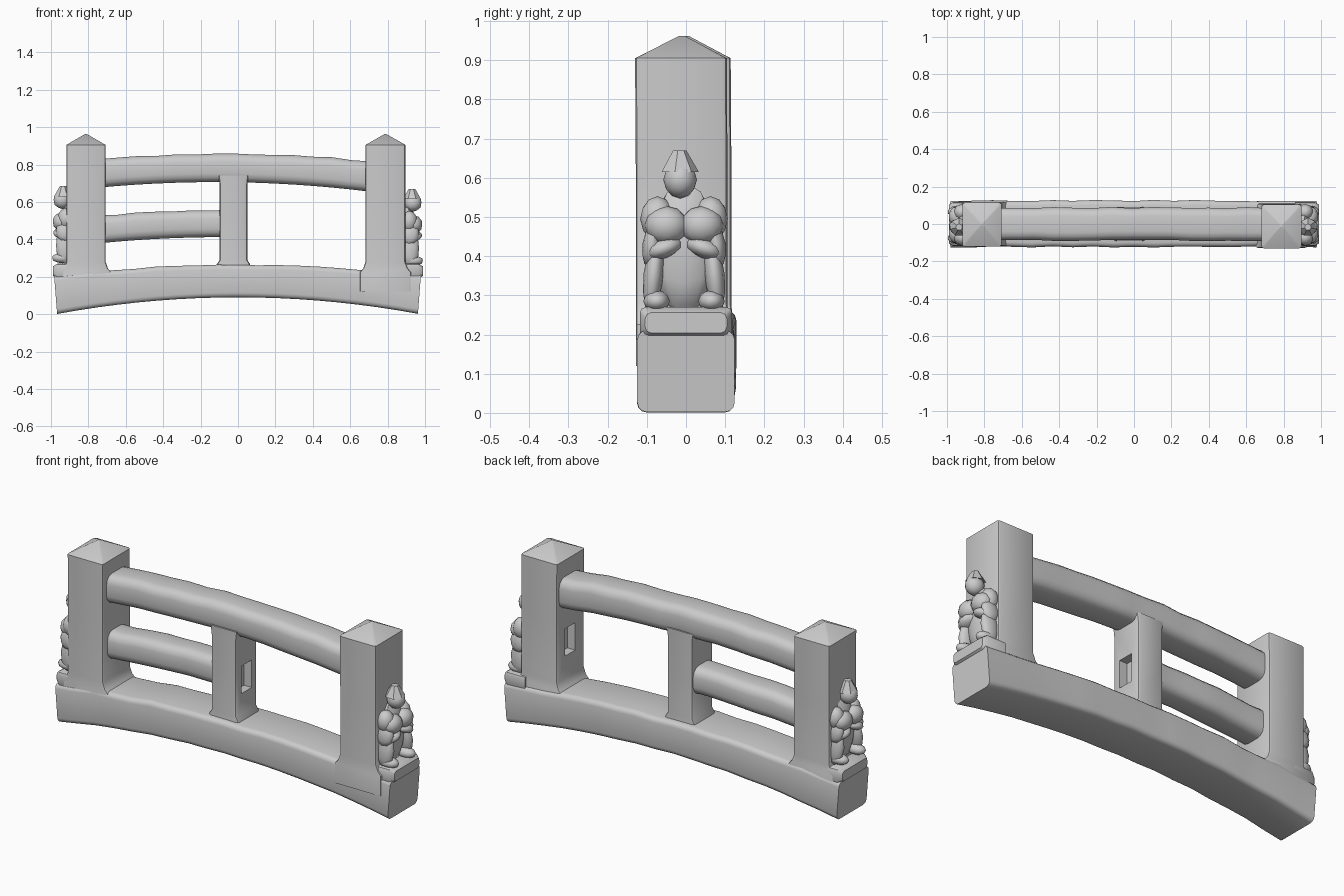
import bpy, bmesh, math, random
from mathutils import Vector, Matrix

if "Cube" in bpy.data.objects:
    bpy.data.objects.remove(bpy.data.objects["Cube"])

random.seed(4)
parts = []


def add_object(name, bm):
    bmesh.ops.recalc_face_normals(bm, faces=bm.faces)
    mesh = bpy.data.meshes.new(name)
    bm.to_mesh(mesh)
    bm.free()
    ob = bpy.data.objects.new(name, mesh)
    bpy.context.collection.objects.link(ob)
    parts.append(ob)
    return ob


def rounded_rect(u0, u1, v0, v1, r, seg=3):
    pts = []
    corners = [(u1 - r, v1 - r, 0), (u0 + r, v1 - r, 90), (u0 + r, v0 + r, 180), (u1 - r, v0 + r, 270)]
    for cu, cv, start in corners:
        for i in range(seg + 1):
            a = math.radians(start + 90 * i / seg)
            pts.append((cu + r * math.cos(a), cv + r * math.sin(a)))
    return pts


def loft(name, rings):
    bm = bmesh.new()
    loops = [[bm.verts.new(p) for p in ring] for ring in rings]
    n = len(loops[0])
    for a, b in zip(loops, loops[1:]):
        for i in range(n):
            bm.faces.new((a[i], a[(i + 1) % n], b[(i + 1) % n], b[i]))
    bm.faces.new(loops[0])
    bm.faces.new(loops[-1])
    return add_object(name, bm)


def worn(amount=0.004):
    return random.uniform(-amount, amount)


def beam(name, x0, x1, bottom, top, y0, y1, r, lean=0.0, steps=14):
    rings = []
    for i in range(steps + 1):
        x = x0 + (x1 - x0) * i / steps
        zb, zt = bottom(x), top(x) + worn()
        zm = (zb + zt) / 2
        sec = rounded_rect(y0 + worn(), y1 + worn(), zb, zt, r)
        rings.append([(x + lean * x * (z - zm), y, z) for y, z in sec])
    return loft(name, rings)


def post(name, x0, x1, yc, apex):
    xc = (x0 + x1) / 2
    # z, grow x, front y, back y
    stations = [(0.12, 0.03, -0.118, 0.120), (0.225, 0.03, -0.118, 0.120), (0.245, 0.012, -0.118, 0.118),
                (0.28, 0.0, -0.118, 0.116), (0.6, 0.0, -0.118, 0.116), (0.905, 0.0, -0.120, 0.114)]
    rings = []
    for z, g, yf, yb in stations:
        sec = rounded_rect(x0 - g, x1 + g, yf + yc, yb + yc, 0.012, 2)
        rings.append([(x, y, z) for x, y in sec])
    rings.append([(xc + (x - xc) * 0.06, yc + (y - yc) * 0.06, apex) for x, y, _ in rings[-1]])
    return loft(name, rings)


def mortise(target, x, y, z):
    bm = bmesh.new()
    bmesh.ops.create_cube(bm, size=1, matrix=Matrix.Translation((x, y, z)) @ Matrix.Diagonal((0.09, 0.085, 0.145, 1)))
    cutter = add_object(target.name + "_mortise_cutter", bm)
    parts.remove(cutter)
    cutter.hide_render = True
    cutter.display_type = 'WIRE'
    mod = target.modifiers.new("mortise", 'BOOLEAN')
    mod.operation = 'DIFFERENCE'
    mod.object = cutter


# Arched sill
beam("sill_beam", -0.975, 0.97, lambda x: 0.09 - 0.088 * (x / 0.97) ** 2,
     lambda x: 0.262 - 0.055 * (x / 0.97) ** 2, -0.122, 0.125, 0.025, lean=0.08, steps=18)

# End posts with pyramid caps
post("left_post", -0.918, -0.708, 0.0, 0.962)
right_post = post("right_post", 0.682, 0.895, -0.010, 0.962)

# Bowed rails
beam("top_rail", -0.74, 0.71, lambda x: 0.706 - 0.075 * (x + 0.12) ** 2,
     lambda x: 0.857 - 0.062 * (x + 0.09) ** 2, -0.088, 0.088, 0.045)
beam("middle_rail", -0.74, -0.06, lambda x: 0.412 - 0.075 * (x + 0.08) ** 2,
     lambda x: 0.557 - 0.07 * (x + 0.08) ** 2, -0.078, 0.078, 0.045, steps=7)

# Centre upright, widening slightly where it meets the sill
centre = loft("centre_post", [
    [(x, y, z) for x, y in rounded_rect(-0.098 - g, 0.05 + g, -0.09, 0.09, 0.015, 2)]
    for z, g in ((0.2, 0.014), (0.268, 0.014), (0.29, 0), (0.5, 0), (0.69, 0), (0.74, 0.006))])

# Empty sockets where the missing rail used to fit
mortise(centre, 0.05, 0.0, 0.47)
mortise(right_post, 0.682, -0.005, 0.47)


def lump(bm, loc, rad, tilt=0.0, sub=2):
    m = Matrix.Translation(loc) @ Matrix.Rotation(tilt, 4, 'X') @ Matrix.Diagonal((*rad, 1))
    bmesh.ops.create_icosphere(bm, subdivisions=sub, radius=1, matrix=m)


# Carved seated figures on the outer faces
for side, s, dz, out in (("left", -1, 0.015, 0.005), ("right", 1, 0.0, 0.0)):
    bm = bmesh.new()
    lump(bm, (0.905, 0, 0.42), (0.045, 0.085, 0.17))
    for t in (-1, 1):
        lump(bm, (0.915, 0.068 * t, 0.495), (0.045, 0.044, 0.058))
        lump(bm, (0.94, 0.045 * t, 0.478), (0.047, 0.056, 0.05))
        lump(bm, (0.92, 0.082 * t, 0.43), (0.05, 0.024, 0.06), 0.15 * t)
        lump(bm, (0.935, 0.052 * t, 0.42), (0.05, 0.05, 0.026), -0.35 * t)
        lump(bm, (0.92, 0.078 * t, 0.35), (0.05, 0.026, 0.095), 0.1 * t)
        lump(bm, (0.935, 0.07 * t, 0.285), (0.056, 0.034, 0.028))
    lump(bm, (0.935, -0.01, 0.595), (0.048, 0.043, 0.048))
    bmesh.ops.create_cone(bm, cap_ends=True, segments=7, radius1=0.05, radius2=0.018, depth=0.055,
                          matrix=Matrix.Translation((0.93, -0.012, 0.642)))
    bmesh.ops.transform(bm, verts=bm.verts, matrix=Matrix.Diagonal((s, 1, 1, 1)) @ Matrix.Translation((out, -0.005, dz)))
    add_object(side + "_carved_figure", bm)

    # Ledge under the figure
    rings = [[(s * x, y, z) for y, z in rounded_rect(-0.118 + g, 0.118 - g, 0.19 + g, 0.27 - g, 0.015, 2)]
             for x, g in ((0.86, 0), (0.965, 0), (0.988, 0.014))]
    loft(side + "_figure_ledge", rings)

# Smooth shading with crisp edges
bpy.ops.object.select_all(action='DESELECT')
for ob in parts:
    ob.select_set(True)
bpy.context.view_layer.objects.active = parts[0]
bpy.ops.object.shade_smooth_by_angle(angle=math.radians(35))
